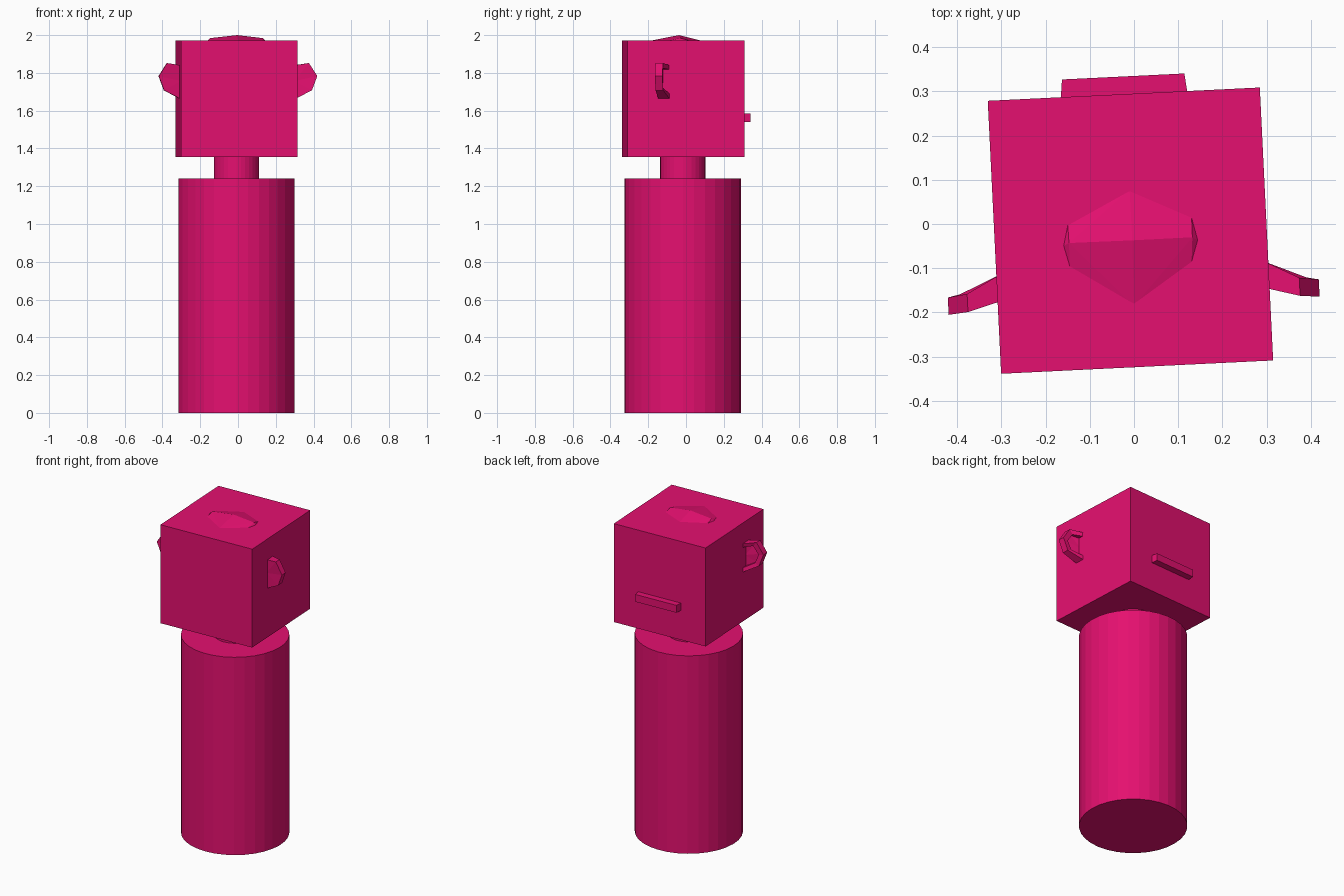
import bpy, bmesh, math
from mathutils import Matrix, Vector

if "Cube" in bpy.data.objects:
    bpy.data.objects.remove(bpy.data.objects["Cube"])

pink = bpy.data.materials.new("pink")
pink.diffuse_color = (0.78, 0.005, 0.16, 1)
pink.use_nodes = True
pink.node_tree.nodes["Principled BSDF"].inputs["Base Color"].default_value = pink.diffuse_color

# Head parts are modelled in a frame turned slightly about the body axis
CX, CY = -0.008, -0.015
HEAD = Matrix.Translation((CX, CY, 0)) @ Matrix.Rotation(math.radians(2.8), 4, 'Z')


def make(name, verts, faces, matrix=HEAD):
    bm = bmesh.new()
    vs = [bm.verts.new(v) for v in verts]
    for f in faces:
        bm.faces.new([vs[i] for i in f])
    bmesh.ops.recalc_face_normals(bm, faces=bm.faces)
    mesh = bpy.data.meshes.new(name)
    bm.to_mesh(mesh)
    bm.free()
    mesh.transform(matrix)
    obj = bpy.data.objects.new(name, mesh)
    bpy.context.collection.objects.link(obj)
    mesh.materials.append(pink)
    return obj


def cylinder(name, r, z0, z1):
    bpy.ops.mesh.primitive_cylinder_add(vertices=32, radius=r, depth=z1 - z0,
                                        location=(CX, CY - 0.002, (z0 + z1) / 2))
    obj = bpy.context.object
    obj.name = name
    obj.data.materials.append(pink)


def box(name, x, y, z, taper=0.0):
    # taper narrows the +y end in x
    verts = [(x[i] + (taper if i == 0 else -taper) * j, y[j], z[k])
             for i in (0, 1) for j in (0, 1) for k in (0, 1)]
    return make(name, verts, [(0, 1, 3, 2), (4, 6, 7, 5), (0, 4, 5, 1),
                              (2, 3, 7, 6), (0, 2, 6, 4), (1, 5, 7, 3)])


# Body, neck, head and mouth
cylinder("body", 0.308, 0, 1.24)
cylinder("neck", 0.12, 1.24, 1.356)
box("head", (-0.308, 0.308), (-0.309, 0.309), (1.355, 1.972))
box("mouth", (-0.143, 0.144), (0.305, 0.349), (1.54, 1.586), 0.005)

# Shallow faceted cap on top of the head
ring = [(-0.01, 0.078), (0.13, 0.018), (0.145, -0.037), (0.13, -0.09),
        (0, -0.185), (-0.145, -0.10), (-0.16, -0.05), (-0.15, 0.0)]
cap_verts = [(x, y, 1.971) for x, y in ring]
cap_verts += [(-0.147, -0.043, 1.984), (-0.004, -0.037, 2.0), (0.132, -0.03, 1.984)]
make("cap", cap_verts, [(0, 9, 10), (0, 10, 1), (1, 10, 2), (2, 10, 3), (3, 10, 4),
                        (4, 10, 9), (4, 9, 8), (4, 8, 5), (5, 8, 6), (6, 8, 7),
                        (7, 8, 0), (0, 8, 9), tuple(range(7, -1, -1))],
     Matrix.Identity(4))


# Cupped ears: outline swept into back shell, rim, inner wall and floor
def ear(name, side):
    outline = [(0.30, 1.84), (0.376, 1.852), (0.42, 1.783), (0.392, 1.708), (0.30, 1.66)]
    back = [-0.145, -0.166, -0.170, -0.166, -0.145]
    front = [-0.085, -0.125, -0.131, -0.125, -0.085]
    hub = Vector((0.30, 1.757))
    inner = [hub.lerp(Vector(p), 0.72) for p in outline]
    rows = [
        [(p[0], y, p[1]) for p, y in zip(outline, back)],
        [(p[0], y, p[1]) for p, y in zip(outline, front)],
        [(p[0], y, p[1]) for p, y in zip(inner, front)],
        [(p[0], y + 0.025, p[1]) for p, y in zip(inner, back)],
    ]
    verts = [(side * x, y, z) for row in rows for x, y, z in row]
    verts += [(side * 0.30, -0.145, 1.757), (side * 0.30, -0.12, 1.757)]
    faces = []
    for i in range(4):
        for r in range(3):
            a = r * 5 + i
            faces.append((a, a + 1, a + 6, a + 5))
        faces += [(i + 1, i, 20), (15 + i, 16 + i, 21)]
    make(name, verts, faces)


ear("right_ear", 1)
ear("left_ear", -1)
